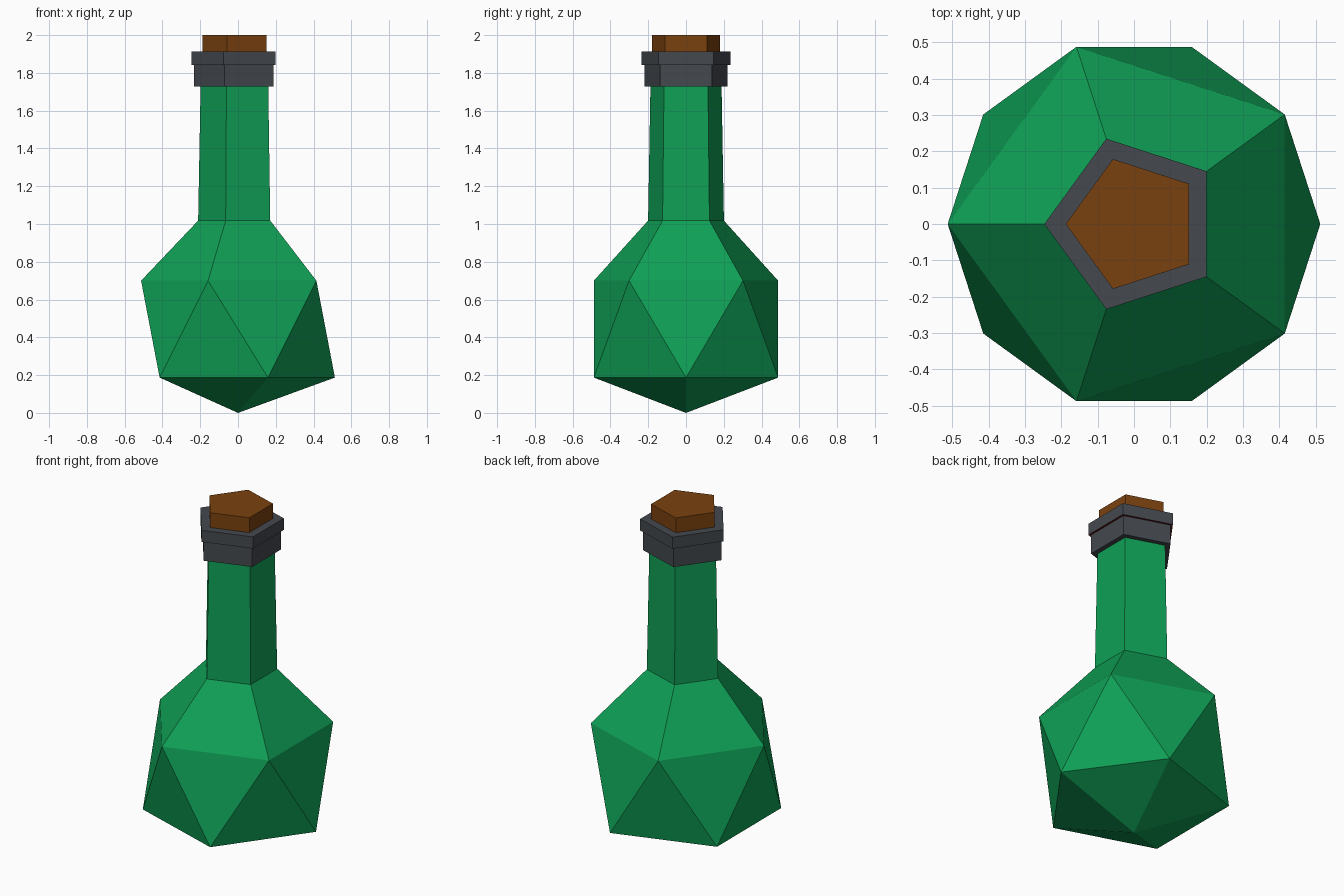
import bpy, bmesh, math

if "Cube" in bpy.data.objects:
    bpy.data.objects.remove(bpy.data.objects["Cube"])

SIDES = 5


def material(name, rgb):
    m = bpy.data.materials.new(name)
    m.diffuse_color = (*rgb, 1)
    m.use_nodes = True
    m.node_tree.nodes["Principled BSDF"].inputs["Base Color"].default_value = m.diffuse_color
    return m


green = material("green glass", (0.0048, 0.352, 0.093))
grey = material("dark grey metal", (0.058, 0.065, 0.076))
brown = material("brown cork", (0.195, 0.053, 0.0048))
red = material("dark red", (0.127, 0.007, 0.007))


def ring(bm, radius, z, start=math.pi):
    return [bm.verts.new((radius * math.cos(start + i * math.tau / SIDES),
                          radius * math.sin(start + i * math.tau / SIDES), z))
            for i in range(SIDES)]


def bridge(bm, low, high):
    return [bm.faces.new((low[i], low[(i + 1) % SIDES], high[(i + 1) % SIDES], high[i]))
            for i in range(SIDES)]


def finish(bm, name, mats):
    mesh = bpy.data.meshes.new(name)
    bm.to_mesh(mesh)
    bm.free()
    for m in mats:
        mesh.materials.append(m)
    obj = bpy.data.objects.new(name, mesh)
    bpy.context.collection.objects.link(obj)
    return obj


# Bottle: squashed icosahedron body with the top drawn out into a neck
bm = bmesh.new()
tip = bm.verts.new((0, 0, 0))
low = ring(bm, 0.513, 0.187, start=math.pi + math.pi / SIDES)
mid = ring(bm, 0.513, 0.70)
shoulder = ring(bm, 0.211, 1.018)
neck = ring(bm, 0.198, 1.727)
for i in range(SIDES):
    j = (i + 1) % SIDES
    bm.faces.new((tip, low[j], low[i]))
    bm.faces.new((mid[i], low[i], mid[j]))
    bm.faces.new((low[i], low[j], mid[j]))
bridge(bm, mid, shoulder)
bridge(bm, shoulder, neck)
finish(bm, "bottle", [green])

# Collar: stepped band, with a red underside on the upper step
bm = bmesh.new()
profile = [(0.198, 1.727), (0.232, 1.727), (0.232, 1.843),
           (0.247, 1.843), (0.247, 1.912), (0.188, 1.912)]
rings = [ring(bm, r, z) for r, z in profile]
for k in range(len(rings) - 1):
    for f in bridge(bm, rings[k], rings[k + 1]):
        f.material_index = 1 if k == 2 else 0
finish(bm, "collar", [grey, red])

# Cork stopper
bm = bmesh.new()
base, top = ring(bm, 0.188, 1.912), ring(bm, 0.188, 2.0)
bridge(bm, base, top)
bm.faces.new(top)
finish(bm, "cork", [brown])
